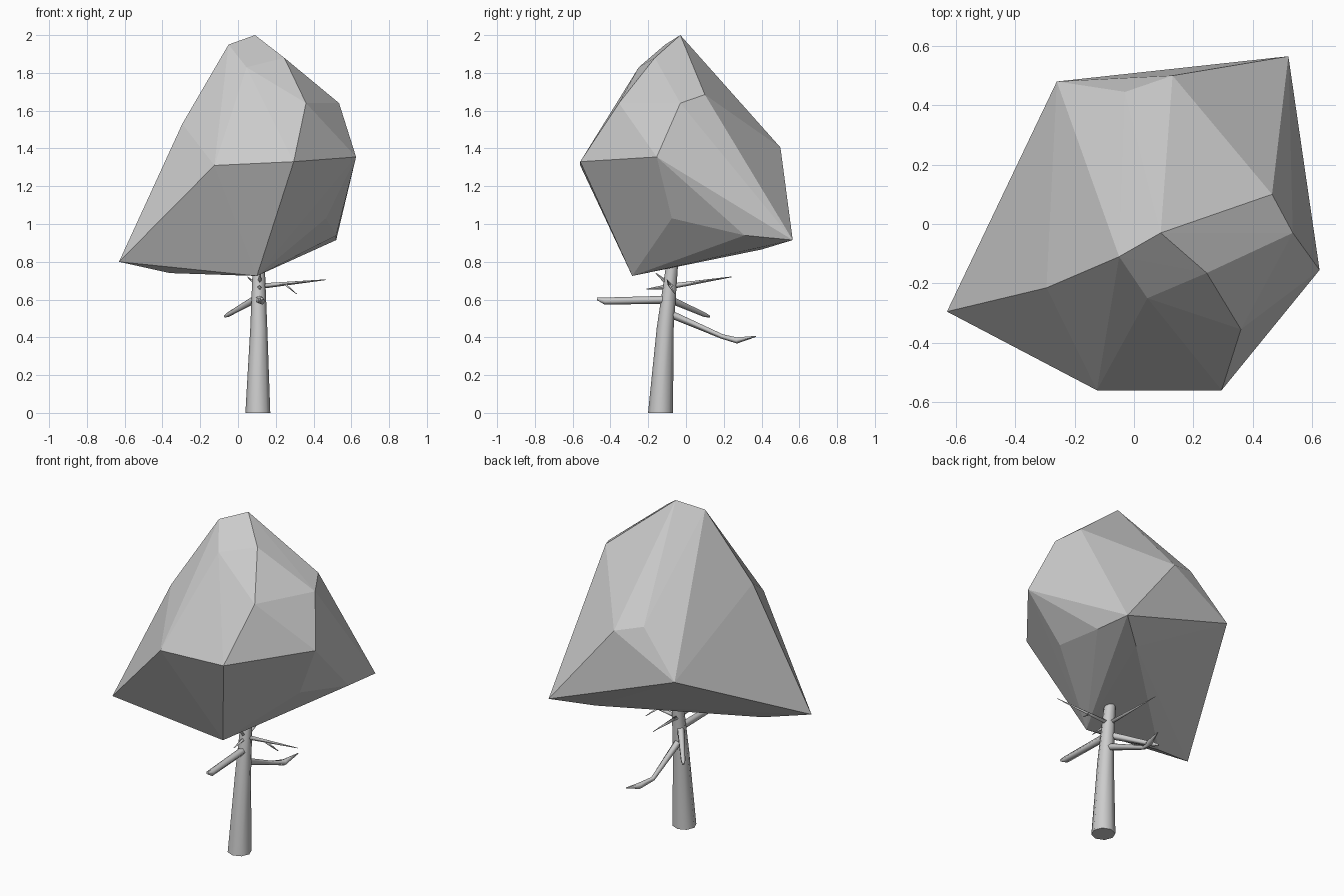
import bpy, bmesh, math
from mathutils import Vector

cube = bpy.data.objects.get("Cube")
if cube:
    bpy.data.objects.remove(cube, do_unlink=True)

grey = bpy.data.materials.new("light_grey")
grey.use_nodes = True
color = (0.6, 0.6, 0.6, 1)
grey.diffuse_color = color
grey.node_tree.nodes["Principled BSDF"].inputs["Base Color"].default_value = color


def finish(name, bm, smooth=False):
    bmesh.ops.recalc_face_normals(bm, faces=bm.faces[:])
    for f in bm.faces:
        f.smooth = smooth and len(f.verts) == 4
    mesh = bpy.data.meshes.new(name)
    bm.to_mesh(mesh)
    bm.free()
    mesh.materials.append(grey)
    obj = bpy.data.objects.new(name, mesh)
    bpy.context.collection.objects.link(obj)
    return obj


def tube(name, points, radii, sides=5, level=False):
    """Tapered limb through the points; level keeps its rings horizontal."""
    bm = bmesh.new()
    pts = [Vector(p) for p in points]
    rings = []
    for i, (p, r) in enumerate(zip(pts, radii)):
        along = pts[min(i + 1, len(pts) - 1)] - pts[max(i - 1, 0)]
        turn = Vector((0, 0, 1)).rotation_difference(Vector((0, 0, 1)) if level else along)
        ring = []
        for k in range(sides):
            a = math.tau * k / sides
            ring.append(bm.verts.new(p + turn @ Vector((r * math.cos(a), r * math.sin(a), 0))))
        rings.append(ring)
    for low, high in zip(rings, rings[1:]):
        for k in range(sides):
            n = (k + 1) % sides
            bm.faces.new((low[k], low[n], high[n], high[k]))
    bm.faces.new(rings[0][::-1])
    bm.faces.new(rings[-1])
    return finish(name, bm, True)


# Faceted crown: the hull around its corner points
crown_points = [
    # peak and shoulders
    (.09, -.03, 2), (-.05, -.11, 1.95), (.245, -.165, 1.88), (.045, -.25, 1.83),
    (.465, .10, 1.685), (.535, -.03, 1.64), (.36, -.355, 1.64), (-.295, -.215, 1.53),
    # widest rim
    (.625, -.155, 1.355), (.295, -.56, 1.33), (-.125, -.56, 1.31), (-.03, .445, 1.45),
    (.13, .50, 1.405), (-.26, .48, 1.19),
    # underside
    (-.63, -.295, .80), (-.36, -.22, .74), (.10, -.285, .725), (.32, .40, .865),
    (.52, .565, .915), (.465, -.075, 1.03), (.52, .31, .94),
]
bm = bmesh.new()
for p in crown_points:
    bm.verts.new(p)
bmesh.ops.convex_hull(bm, input=bm.verts[:])
bmesh.ops.delete(bm, geom=[v for v in bm.verts if not v.link_faces], context='VERTS')
finish("crown", bm)

# Leaning trunk
tube("trunk", [(.105, -.135, 0), (.11, -.11, .45), (.11, -.072, .80)],
     [.066, .045, .031], 8, True)

# Thick lower branches
tube("front_branch", [(.11, -.08, .60), (.125, -.43, .592), (.125, -.47, .605)],
     [.022, .02, .008])
tube("left_branch", [(.10, -.09, .605), (-.05, .10, .52), (-.07, .125, .51)],
     [.022, .013, .006])
tube("back_branch", [(.11, -.10, .53), (.09, .19, .405), (.12, .27, .385), (.14, .37, .405)],
     [.022, .013, .018, .003])

# Thin upper twigs
root = (.11, -.08, .67)
tips = {"right": (.465, -.10, .705), "back": (.05, .24, .72),
        "front": (.12, -.21, .655), "upper": (.12, -.16, .74)}
for side, tip in tips.items():
    tube(side + "_twig", [root, tip], [.015, .002], 4)
tube("side_twig", [(.25, -.09, .68), (.31, -.06, .63)], [.008, .002], 4)
